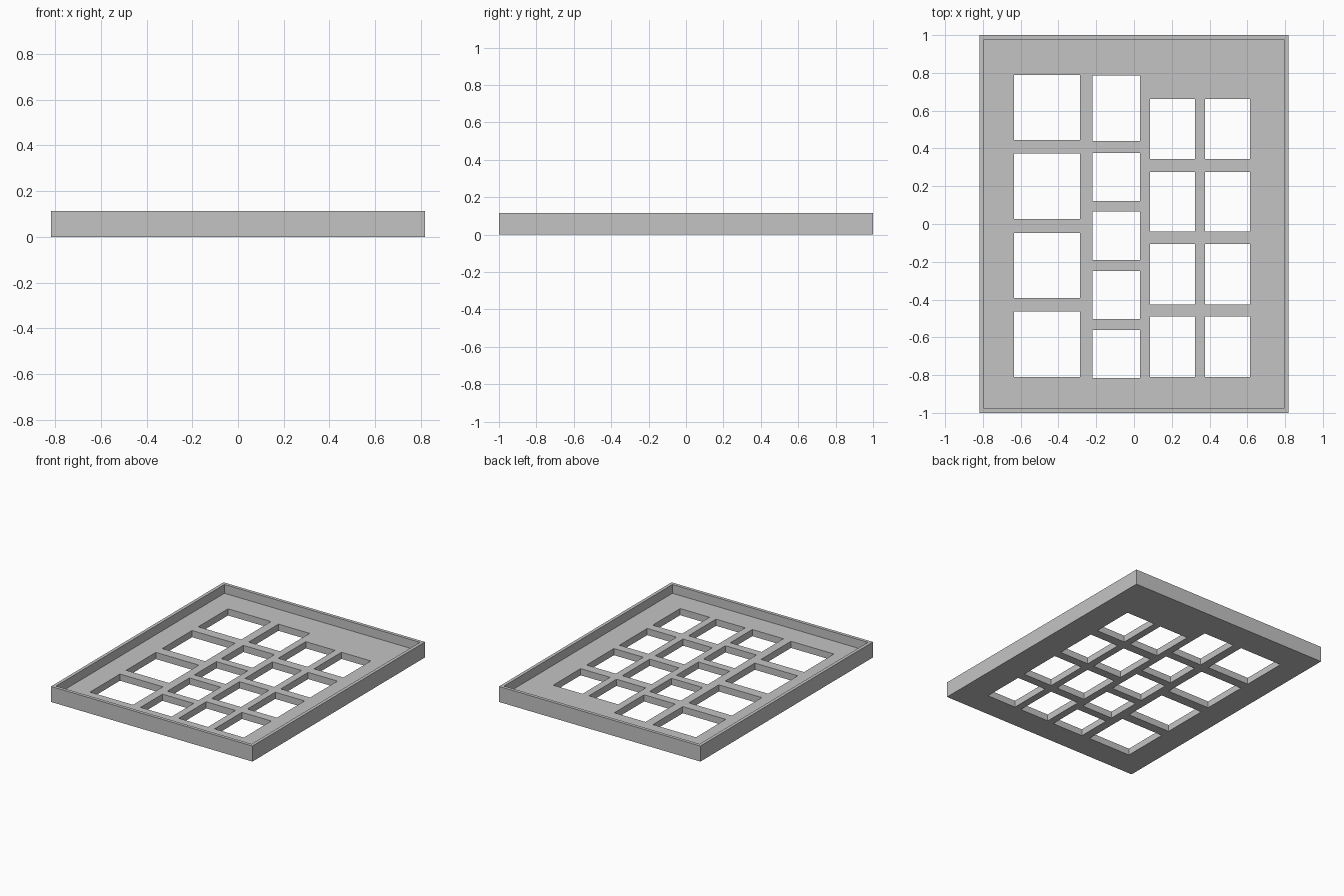
import bpy
import bmesh
from mathutils import Matrix, Vector

cube = bpy.data.objects.get("Cube")
if cube:
    bpy.data.objects.remove(cube, do_unlink=True)

WIDTH, LENGTH, HEIGHT = 1.635, 2.0, 0.114
RIM, FLOOR = 0.024, 0.049

grey = bpy.data.materials.new("light grey")
grey.use_nodes = True
grey.diffuse_color = (0.55, 0.55, 0.55, 1)
grey.node_tree.nodes["Principled BSDF"].inputs["Base Color"].default_value = grey.diffuse_color


def boxes(name, extents):
    """One object holding a box for each (x0, x1, y0, y1, z0, z1)."""
    bm = bmesh.new()
    for x0, x1, y0, y1, z0, z1 in extents:
        low, high = Vector((x0, y0, z0)), Vector((x1, y1, z1))
        place = Matrix.Translation((low + high) / 2) @ Matrix.Diagonal((high - low).to_4d())
        place[3][3] = 1
        bmesh.ops.create_cube(bm, size=1, matrix=place)
    mesh = bpy.data.meshes.new(name)
    bm.to_mesh(mesh)
    bm.free()
    mesh.materials.append(grey)
    obj = bpy.data.objects.new(name, mesh)
    bpy.context.collection.objects.link(obj)
    return obj


def carve(target, cutter):
    """Subtract the cutter from the target, then discard the cutter."""
    cutter.hide_render = True
    mod = target.modifiers.new("carve", 'BOOLEAN')
    mod.operation = 'DIFFERENCE'
    mod.solver = 'EXACT'
    mod.object = cutter
    bpy.context.view_layer.objects.active = target
    bpy.ops.object.modifier_apply(modifier=mod.name)
    bpy.data.objects.remove(cutter, do_unlink=True)


# Tray body with a shallow recess inside a thin rim
hx, hy = WIDTH / 2, LENGTH / 2
tray = boxes("tray", [(-hx, hx, -hy, hy, 0, HEIGHT)])
ix, iy = hx - RIM, hy - RIM
carve(tray, boxes("recess_cutter", [(-ix, ix, -iy, iy, FLOOR, HEIGHT + 0.1)]))

# Columns of windows: left, right, then (bottom, top) of each window
large = [(0.445, 0.79), (0.027, 0.373), (-0.391, -0.047), (-0.81, -0.463)]
middle = [(0.44, 0.785), (0.123, 0.377), (-0.19, 0.065), (-0.502, -0.248), (-0.814, -0.56)]
small = [(0.345, 0.663), (-0.041, 0.276), (-0.427, -0.105), (-0.809, -0.491)]
columns = [
    (-0.634, -0.285, large),
    (-0.221, 0.032, middle),
    (0.086, 0.323, small),
    (0.376, 0.614, small),
]
holes = [(x0, x1, y0, y1, -0.1, HEIGHT + 0.1)
         for x0, x1, rows in columns for y0, y1 in rows]
carve(tray, boxes("window_cutter", holes))
